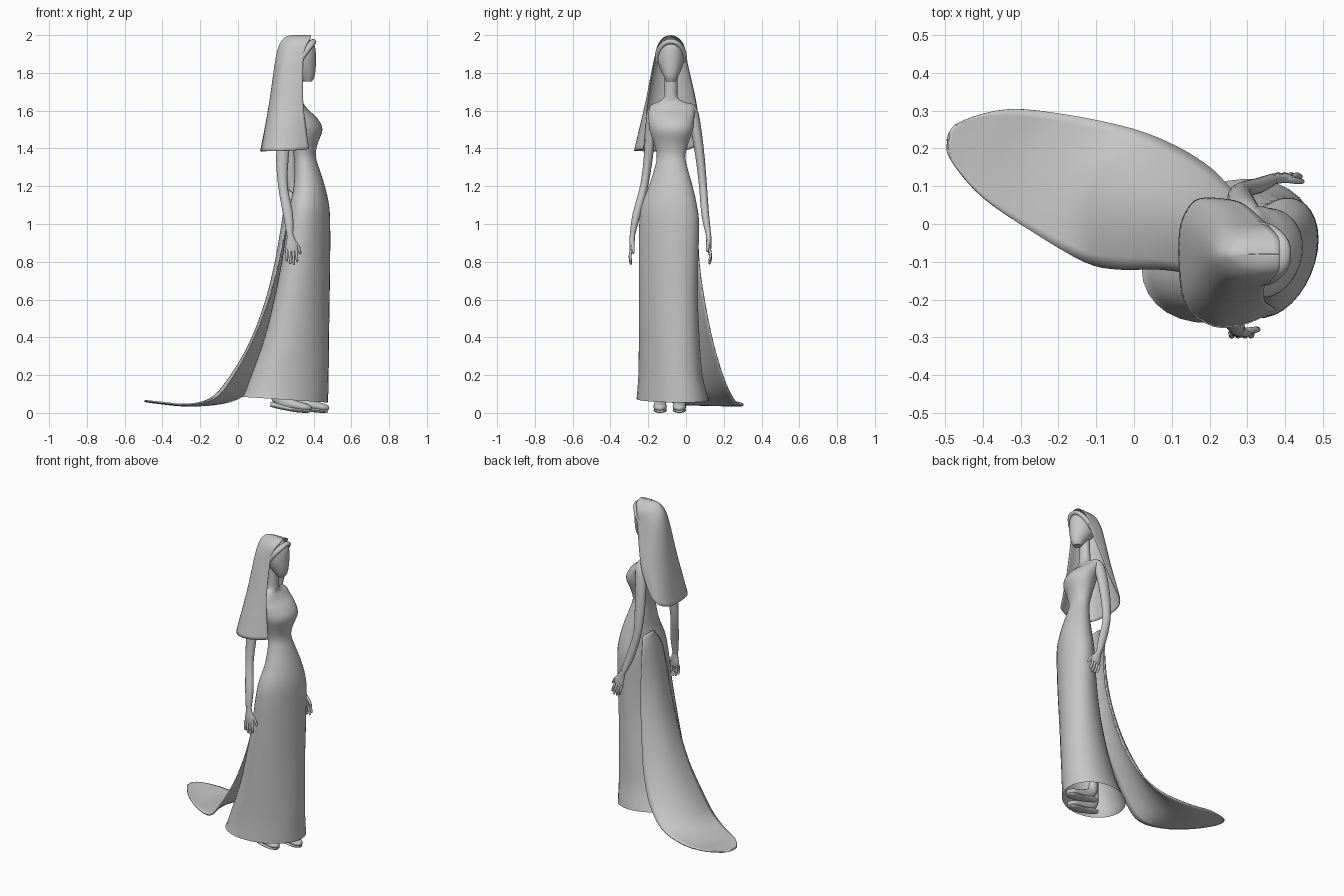
import bpy, bmesh, math
from mathutils import Vector

grey = bpy.data.materials.new("plain grey")
grey.diffuse_color = (0.57, 0.57, 0.57, 1)


def spline(pts, n):
    """Smooth curve through tuples of any length, n steps per span."""
    out = []
    for i in range(len(pts) - 1):
        a, b = pts[max(i - 1, 0)], pts[i]
        c, d = pts[i + 1], pts[min(i + 2, len(pts) - 1)]
        for k in range(n):
            t = k / n
            out.append(tuple(
                0.5 * (2 * q + (r - p) * t + (2 * p - 5 * q + 4 * r - s) * t * t
                       + (3 * q - p - 3 * r + s) * t ** 3)
                for p, q, r, s in zip(a, b, c, d)))
    return out + [tuple(pts[-1])]


def loft(name, rings, closed=True, caps=(True, True), thick=0):
    """Skin a list of equally sized point rings."""
    bm = bmesh.new()
    rows = [[bm.verts.new(p) for p in r] for r in rings]
    n = len(rows[0])
    for a, b in zip(rows, rows[1:]):
        for i in range(n if closed else n - 1):
            j = (i + 1) % n
            bm.faces.new((a[i], a[j], b[j], b[i]))
    if closed and caps[0]:
        bm.faces.new(rows[0][::-1])
    if closed and caps[1]:
        bm.faces.new(rows[-1])
    bmesh.ops.remove_doubles(bm, verts=bm.verts, dist=.0002)
    bmesh.ops.recalc_face_normals(bm, faces=bm.faces)
    mesh = bpy.data.meshes.new(name)
    bm.to_mesh(mesh)
    bm.free()
    ob = bpy.data.objects.new(name, mesh)
    bpy.context.collection.objects.link(ob)
    mesh.materials.append(grey)
    if thick:
        m = ob.modifiers.new("cloth thickness", 'SOLIDIFY')
        m.thickness, m.offset = thick, 0
    bpy.ops.object.select_all(action='DESELECT')
    ob.select_set(True)
    bpy.context.view_layer.objects.active = ob
    bpy.ops.object.shade_smooth_by_angle(angle=math.radians(50))
    return ob


def ellipse_rings(levels, steps=4, n=32):
    """Rings from (z, x_min, x_max, y_min, y_max, skew), the skew turning the oval."""
    rings = []
    for z, x0, x1, y0, y1, skew in spline(levels, steps):
        cx, cy, rx, ry = (x0 + x1) / 2, (y0 + y1) / 2, (x1 - x0) / 2, (y1 - y0) / 2
        k = skew * rx
        ry = math.sqrt(max(ry * ry - k * k, 1e-6))
        ring = []
        for i in range(n):
            a = 2 * math.pi * i / n
            ring.append((cx + rx * math.cos(a), cy + ry * math.sin(a) + k * math.cos(a), z))
        rings.append(ring)
    return rings


def tube(name, pts, side=(1, 0, 0), n=12, steps=4):
    """Tube through (x, y, z, radius along side, other radius)."""
    path = spline(pts, steps)
    rings = []
    for i, p in enumerate(path):
        c = Vector(p[:3])
        d = Vector(path[min(i + 1, len(path) - 1)][:3]) - Vector(path[max(i - 1, 0)][:3])
        d.normalize()
        v = d.cross(Vector(side)).normalized()
        u = v.cross(d)
        rings.append([c + u * p[3] * math.cos(2 * math.pi * k / n)
                      + v * p[4] * math.sin(2 * math.pi * k / n) for k in range(n)])
    return loft(name, rings)


# Gown and neck: flared skirt, narrow waist, bust, square shoulders
gown = ellipse_rings([
    (.07, .02, .477, -.262, .12, .2), (.2, .07, .48, -.253, .088, .24),
    (.4, .14, .482, -.25, .072, .3), (.6, .19, .485, -.25, .063, .36),
    (.8, .23, .488, -.25, .065, .4), (1.0, .258, .488, -.248, .07, .42),
    (1.1, .275, .482, -.235, .058, .4), (1.2, .295, .46, -.197, .035, .3),
    (1.3, .30, .428, -.165, .007, .22), (1.36, .295, .412, -.155, -.003, .18),
    (1.42, .283, .42, -.168, .01, .18), (1.5, .26, .447, -.194, .037, .18),
    (1.56, .25, .42, -.198, .044, .15), (1.6, .25, .378, -.197, .048, .12),
    (1.63, .262, .352, -.185, .038, .1), (1.648, .272, .342, -.145, -.012, .08),
    (1.67, .276, .342, -.118, -.042, 0), (1.72, .28, .342, -.114, -.046, 0),
    (1.82, .285, .345, -.114, -.046, 0)])
gown[0] = [(x, y, .055 + .03 * (.475 - x) / .455) for x, y, z in gown[0]]
loft("gown", gown, caps=(False, True))

# Head: smooth oval with a flat face
loft("head", ellipse_rings([
    (1.755, .345, .392, -.105, -.055, 0), (1.78, .32, .405, -.118, -.042, 0),
    (1.82, .28, .411, -.136, -.024, 0), (1.86, .25, .412, -.149, -.011, 0),
    (1.9, .24, .412, -.152, -.008, 0), (1.94, .24, .407, -.147, -.013, 0),
    (1.97, .26, .385, -.12, -.04, 0), (1.985, .3, .35, -.095, -.065, 0)]))

# Rolled hair band above the forehead
tube("hair_band", [
    (.325, -.155, 1.86, .012, .012), (.36, -.145, 1.915, .016, .014), (.39, -.115, 1.955, .018, .014),
    (.397, -.08, 1.965, .018, .014), (.39, -.045, 1.955, .018, .014), (.36, -.015, 1.915, .016, .014),
    (.325, -.005, 1.86, .012, .012)])

# Veil: domed top, open at the face, wider and longer over one shoulder
veil = [
    (1.385, [(.375, -.225), (.30, -.262), (.21, -.27), (.137, -.21), (.120, -.10),
             (.125, 0), (.16, .06), (.21, .068)]),
    (1.50, [(.36, -.215), (.29, -.243), (.21, -.24), (.155, -.185), (.142, -.09),
            (.15, 0), (.19, .057), (.245, .064)]),
    (1.65, [(.345, -.2), (.28, -.212), (.215, -.2), (.178, -.15), (.168, -.08),
            (.18, -.01), (.225, .042), (.29, .052)]),
    (1.86, [(.345, -.165), (.29, -.17), (.24, -.16), (.21, -.125), (.198, -.08),
            (.21, -.035), (.25, .0), (.345, .005)]),
    (1.94, [(.36, -.15), (.31, -.15), (.26, -.14), (.23, -.114), (.217, -.08),
            (.23, -.046), (.27, -.02), (.36, -.01)]),
    (1.978, [(.382, -.125), (.33, -.128), (.283, -.12), (.253, -.102), (.24, -.08),
             (.253, -.058), (.283, -.04), (.382, -.035)]),
    (1.993, [(.385, -.102), (.345, -.106), (.305, -.102), (.275, -.093), (.262, -.08),
             (.275, -.067), (.305, -.058), (.385, -.058)]),
    (1.998, [(.385, -.08), (.355, -.08), (.325, -.08), (.30, -.08), (.29, -.08),
             (.30, -.08), (.325, -.08), (.385, -.08)]),
]
rows = []
for z, u in veil:
    row = spline(u, 4)
    # the hem lifts towards the free corner behind the bare shoulder
    lift = max(0, 1 - (z - 1.385) / .2) * .085
    rows.append([(x, y, z + lift * (max(0, (i - 17) / 11) ** 2 + .15 * (1 - i / 28) ** 6))
                 for i, (x, y) in enumerate(row)])
columns = [spline(col, 4) for col in zip(*rows)]
loft("veil", list(zip(*columns)), closed=False, thick=.004)

# Train: sheet falling from the back of the waist (one edge, middle, other edge)
train = [
    ((.29, -.075, 1.165), (.272, -.025, 1.18), (.29, .03, 1.165)),
    ((.268, -.135, 1.06), (.245, -.03, 1.07), (.278, .057, 1.06)),
    ((.215, -.14, .80), (.205, -.01, .80), (.28, .068, .80)),
    ((.152, -.13, .575), (.155, .01, .575), (.25, .10, .575)),
    ((.065, -.12, .36), (.08, .05, .36), (.205, .145, .36)),
    ((-.04, -.12, .175), (-.03, .08, .175), (.12, .20, .18)),
    ((-.13, -.10, .075), (-.14, .11, .07), (0, .25, .075)),
    ((-.27, -.02, .045), (-.28, .15, .04), (-.17, .288, .04)),
    ((-.40, .07, .055), (-.41, .19, .05), (-.33, .304, .045)),
    ((-.475, .155, .063), (-.482, .225, .06), (-.45, .275, .055)),
    ((-.492, .195, .065), (-.494, .215, .063), (-.487, .24, .06)),
]
rows = []
for n, m, p in train:
    n, m, p = Vector(n), Vector(m), Vector(p)
    c = 2 * m - (n + p) / 2
    rows.append([tuple(n * (1 - t) ** 2 + c * 2 * t * (1 - t) + p * t * t)
                 for t in [k / 14 for k in range(15)]])
columns = [spline(col, 4) for col in zip(*rows)]
loft("train", list(zip(*columns)), closed=False, thick=.008)


def hand(label, wrist, tip, y_out):
    """Flat palm, four fingers and a thumb hanging from the wrist."""
    w, t = Vector(wrist), Vector(tip)
    d = t - w
    side = (Vector((1, 0, 0)) - d.normalized() * d.normalized().x).normalized()
    out = Vector((0, y_out, 0))

    def at(f, s, o=0):
        return tuple(w + d * f + side * s + out * o)
    tube(label + "_palm", [(*at(-.06, 0), .015, .014), (*at(.15, .002), .021, .014),
                           (*at(.4, .004), .032, .013), (*at(.58, .002), .03, .009)], side)
    for i, (s, end) in enumerate([(-.024, .88), (-.008, .97), (.009, 1), (.025, .93)]):
        tube(f"{label}_finger_{i + 1}", [
            (*at(.5, s), .008, .008), (*at(.72, s * 1.05, .006), .0075, .0075),
            (*at(end - .03, s * 1.1), .006, .006), (*at(end, s * 1.1), .002, .002)], side, 8, 3)
    tube(label + "_thumb", [(*at(.2, .012), .01, .01), (*at(.42, .036, -.006), .009, .009),
                            (*at(.62, .046, -.01), .007, .007), (*at(.68, .046, -.01), .002, .002)],
         side, 8, 3)


# Arms: slim, slightly bent at the elbow
tube("right_arm", [
    (.30, -.15, 1.625, .02, .018), (.278, -.174, 1.595, .033, .03), (.25, -.187, 1.5, .036, .028),
    (.235, -.2, 1.35, .033, .024), (.238, -.222, 1.2, .025, .021), (.265, -.262, 1.05, .026, .021),
    (.275, -.284, .94, .017, .014)], n=16)
hand("right_hand", (.275, -.283, .95), (.287, -.293, .785), -1)
tube("left_arm", [
    (.31, 0, 1.625, .02, .018), (.30, .03, 1.6, .033, .03), (.288, .053, 1.5, .035, .028),
    (.28, .075, 1.35, .032, .024), (.288, .09, 1.2, .025, .021), (.33, .102, 1.05, .025, .02),
    (.37, .12, .94, .017, .014)], n=16)
hand("left_hand", (.368, .119, .95), (.42, .126, .785), 1)

# Feet and lower legs under the hem
for label, x, y in (("right_foot", .192, -.137), ("left_foot", .285, -.035)):
    tube(label, [
        (x + .01, y, .40, .035, .035), (x, y, .2, .024, .026), (x + .005, y, .10, .027, .03),
        (x + .05, y, .058, .028, .034), (x + .115, y, .04, .034, .025),
        (x + .165, y, .029, .034, .021), (x + .19, y, .025, .02, .014),
        (x + .197, y, .024, .005, .004)], side=(0, 1, 0), n=16)
    tube(label + "_sole", [
        (x - .02, y, .045, .018, .012), (x + .02, y, .038, .026, .016), (x + .1, y, .018, .034, .012),
        (x + .16, y, .011, .034, .011), (x + .19, y, .011, .018, .009)], side=(0, 1, 0), n=16)
